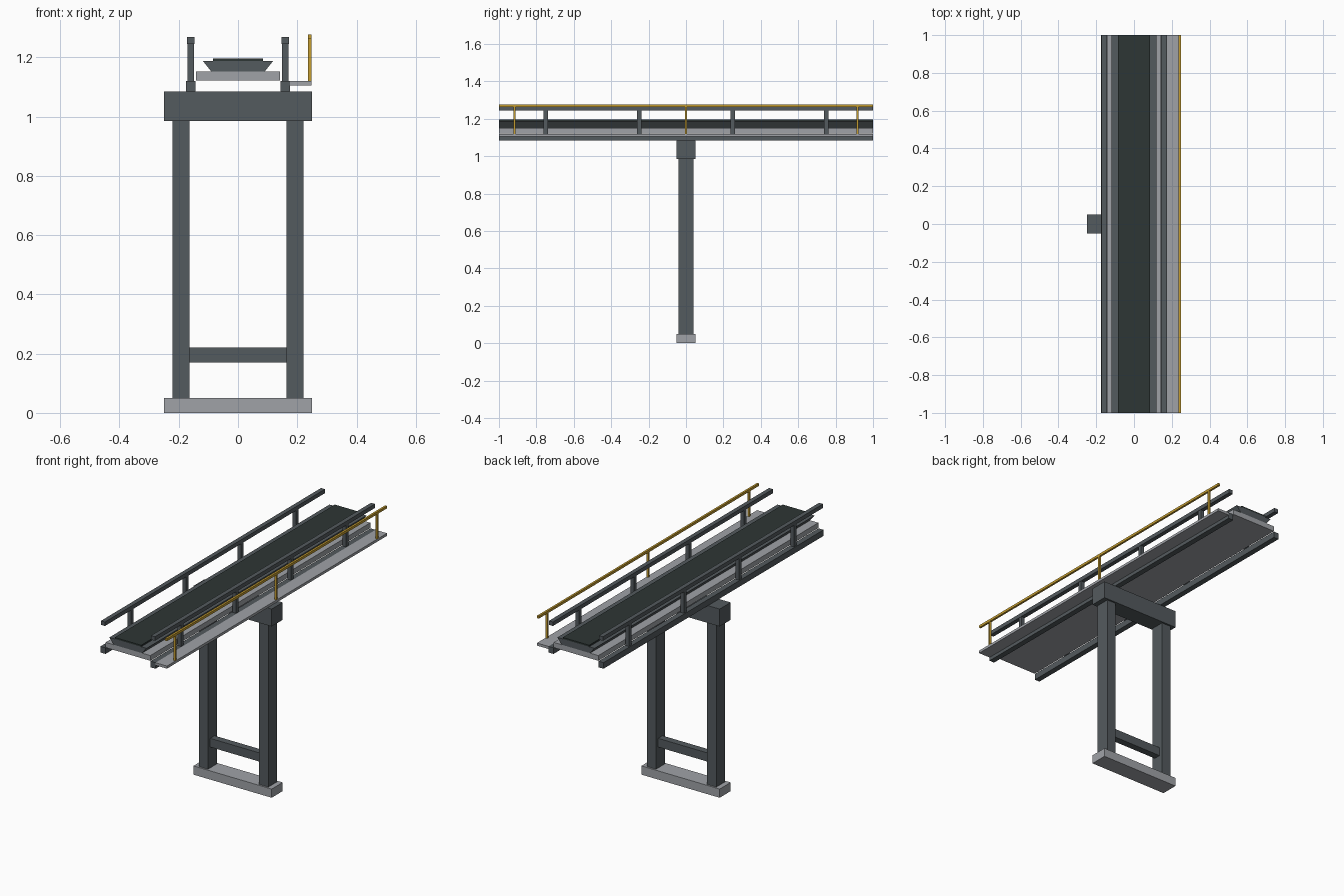
import bpy

if "Cube" in bpy.data.objects:
    bpy.data.objects.remove(bpy.data.objects["Cube"])


def material(name, rgb):
    m = bpy.data.materials.new(name)
    m.diffuse_color = (*rgb, 1)
    m.use_nodes = True
    m.node_tree.nodes["Principled BSDF"].inputs["Base Color"].default_value = m.diffuse_color
    return m


STEEL = material("dark steel", (0.088, 0.103, 0.112))
GREY = material("light grey", (0.35, 0.365, 0.39))
BELT = material("belt rubber", (0.027, 0.037, 0.035))
YELLOW = material("safety yellow", (0.56, 0.34, 0.03))


def prism(name, profile, y0, y1, mat):
    """Extrude an x-z profile (counter-clockwise from the front) along y."""
    n = len(profile)
    verts = [(x, y, z) for y in (y0, y1) for x, z in profile]
    faces = [list(range(n)), list(range(2 * n - 1, n - 1, -1))]
    faces += [[i, i + n, (i + 1) % n + n, (i + 1) % n] for i in range(n)]
    mesh = bpy.data.meshes.new(name)
    mesh.from_pydata(verts, [], faces)
    mesh.materials.append(mat)
    ob = bpy.data.objects.new(name, mesh)
    bpy.context.collection.objects.link(ob)
    return ob


def box(name, x, y, z, mat):
    return prism(name, [(x[0], z[0]), (x[1], z[0]), (x[1], z[1]), (x[0], z[1])],
                 y[0], y[1], mat)


def span(center, half):
    return (center - half, center + half)


FULL = (-1, 1)

# Support trestle
box("base_plinth", span(0, 0.249), span(0, 0.05), (0, 0.05), GREY)
box("cross_brace", span(0, 0.165), span(0, 0.02), (0.17, 0.22), STEEL)
box("cap_beam", span(0, 0.249), span(0, 0.05), (0.985, 1.085), STEEL)

# Mirrored legs, stringers and side rails
for side, s in (("left", -1), ("right", 1)):
    box(f"{side}_leg", span(s * 0.192, 0.029), span(0, 0.04), (0.05, 0.985), STEEL)
    box(f"{side}_stringer", span(s * 0.159, 0.016), FULL, (1.085, 1.12), STEEL)
    box(f"{side}_top_rail", span(s * 0.159, 0.0125), FULL, (1.245, 1.268), STEEL)
    for i, y in enumerate((-0.75, -0.25, 0.25, 0.75)):
        box(f"{side}_rail_post_{i + 1}", span(s * 0.159, 0.011), span(y, 0.011),
            (1.12, 1.245), STEEL)

# Deck pan, flared trough and belt
box("deck_pan", span(0, 0.142), FULL, (1.122, 1.152), GREY)
prism("belt_trough", [(-0.09, 1.152), (0.09, 1.152), (0.118, 1.187), (-0.118, 1.187)],
      -1, 1, STEEL)
box("belt", span(0, 0.084), FULL, (1.187, 1.196), BELT)

# Walkway with yellow handrail on the right
box("walkway", (0.175, 0.248), FULL, (1.105, 1.12), GREY)
box("handrail", (0.236, 0.248), FULL, (1.263, 1.277), YELLOW)
for i, y in enumerate((-0.917, 0, 0.917)):
    box(f"handrail_post_{i + 1}", (0.236, 0.248), span(y, 0.006), (1.12, 1.263), YELLOW)
